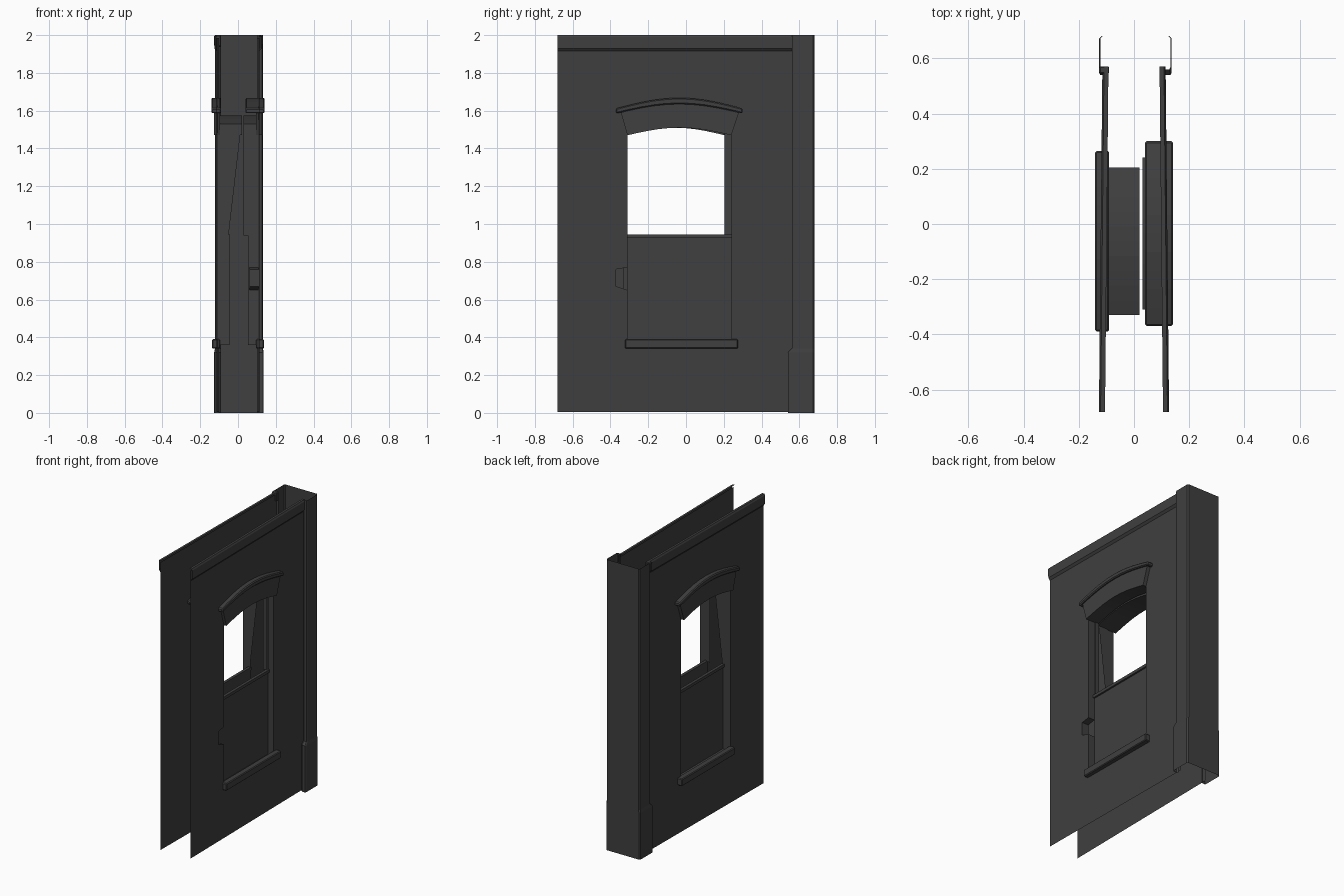
import bpy, bmesh, math

if "Cube" in bpy.data.objects:
    bpy.data.objects.remove(bpy.data.objects["Cube"], do_unlink=True)

# One flat colour
mat = bpy.data.materials.new("dark_grey_plaster")
mat.use_nodes = True
COLOUR = (0.05, 0.05, 0.05, 1)
mat.diffuse_color = COLOUR
bsdf = mat.node_tree.nodes["Principled BSDF"]
bsdf.inputs["Base Color"].default_value = COLOUR
bsdf.inputs["Roughness"].default_value = 0.9

FRONT, END = -0.68, 0.57


def finish(name, bm, solid=False):
    if solid:
        bmesh.ops.recalc_face_normals(bm, faces=bm.faces)
    mesh = bpy.data.meshes.new(name)
    bm.to_mesh(mesh)
    bm.free()
    mesh.materials.append(mat)
    obj = bpy.data.objects.new(name, mesh)
    bpy.context.collection.objects.link(obj)
    return obj


def prism(name, outline, x0, x1, bevel=0):
    """Extrude a (y, z) outline from x0 to x1."""
    bm = bmesh.new()
    a = [bm.verts.new((x0, y, z)) for y, z in outline]
    b = [bm.verts.new((x1, y, z)) for y, z in outline]
    bm.faces.new(a)
    bm.faces.new(b)
    for i in range(len(a)):
        j = (i + 1) % len(a)
        bm.faces.new((a[i], a[j], b[j], b[i]))
    obj = finish(name, bm, True)
    if bevel:
        mod = obj.modifiers.new("soft_edge", "BEVEL")
        mod.width = bevel
        mod.segments = 1
        mod.limit_method = "ANGLE"
    return obj


def rect(y0, y1, z0, z1):
    return [(y0, z0), (y1, z0), (y1, z1), (y0, z1)]


def arc(y0, y1, z, rise, n=10):
    """Shallow arch from y0 to y1."""
    return [(y0 + (y1 - y0) * i / n, z + rise * math.sin(math.pi * i / n))
            for i in range(n + 1)]


def strip(name, rows):
    """Open sheet through rows of 3D points."""
    bm = bmesh.new()
    grid = [[bm.verts.new(p) for p in row] for row in rows]
    for r, s in zip(grid, grid[1:]):
        for i in range(len(r) - 1):
            bm.faces.new((r[i], r[i + 1], s[i + 1], s[i]))
    return finish(name, bm)


def wall_x(side, y, out=0.0):
    """The walls draw together slightly towards the pilaster."""
    return side * (0.113 - 0.01 * (y - FRONT) + out)


def wall(side, prefix, opening):
    bm = bmesh.new()
    edges = []
    for loop in (rect(FRONT, END, 0.005, 1.985), opening):
        vs = [bm.verts.new((0, y, z)) for y, z in loop]
        edges += [bm.edges.new((vs[i - 1], vs[i])) for i in range(len(vs))]
    bmesh.ops.triangle_fill(bm, edges=edges, use_beauty=True, use_dissolve=False)
    for v in bm.verts:
        v.co.x = wall_x(side, v.co.y)
    bm.normal_update()
    bmesh.ops.reverse_faces(bm, faces=[f for f in bm.faces if f.normal.x * side < 0])
    finish(prefix + "_wall", bm)

    # Top moulding, an open shell running along the wall
    profile = [(0, 1.915), (0.012, 1.93), (0.014, 1.99), (0.008, 2.0), (-0.008, 2.0)]
    ends = (FRONT, END) if side > 0 else (END, FRONT)
    strip(prefix + "_top_moulding",
          [[(wall_x(side, y, d), y, z) for d, z in profile] for y in ends[::-1]])


def window(side, prefix, y0, y1, panel, soffit, cornice_in, notch):
    jamb = [(y0, 1.47)]
    if notch:  # broken-out pocket beside the opening
        jamb += [(y0, 0.77), (y0 - 0.06, 0.76), (y0 - 0.06, 0.67), (y0, 0.65)]
    jamb += [(y0, 0.36), (y1, 0.36), (y1, 1.47)]
    arch = arc(y0, y1, 1.47, 0.04)
    wall(side, prefix, jamb + arch[-2:0:-1])

    # Jamb reveals running back to the lower panel
    rows = [[(wall_x(side, y), y, z) for y, z in jamb],
            [(side * panel, y, z) for y, z in jamb]]
    strip(prefix + "_window_reveal", rows if side > 0 else rows[::-1])

    prism(prefix + "_lower_panel", rect(y0, y1, 0.36, 0.94),
          side * panel, side * (panel - 0.006))
    prism(prefix + "_panel_rail", rect(y0, y1, 0.925, 0.945),
          side * (panel + 0.012), side * (panel - 0.008))

    # Arched lintel with splayed ends, and its soffit behind the wall
    crown = arc(y0 - 0.035, y1 + 0.04, 1.59, 0.05)
    prism(prefix + "_lintel", arch + crown[::-1], side * 0.128, side * 0.095)
    inner = arc(y0, y1, 1.53, 0.045)
    prism(prefix + "_soffit", arch + inner[::-1], side * 0.1, side * soffit)

    # Cornice
    low = arc(y0 - 0.06, y1 + 0.06, 1.585, 0.05)
    high = arc(y0 - 0.06, y1 + 0.06, 1.612, 0.056)
    prism(prefix + "_cornice", low + high[::-1],
          side * 0.141, side * cornice_in, 0.006)

    # Sill
    prism(prefix + "_sill", rect(y0 - 0.012, y1 + 0.035, 0.34, 0.39),
          side * 0.138, side * 0.095, 0.005)


window(1, "right", -0.31, 0.24, 0.06, 0.03, 0.04, True)
window(-1, "left", -0.33, 0.205, 0.05, -0.02, 0.09, False)

# Upper side fins: upright on one side, tapering on the other
for y, tag in ((-0.305, "front"), (0.23, "back")):
    strip("right_upper_fin_" + tag,
          [[(0.06, y, 0.94), (0.03, y, 0.94)], [(0.06, y, 1.5), (0.03, y, 1.53)]])
for y, tag in ((-0.325, "front"), (0.2, "back")):
    strip("left_upper_fin_" + tag,
          [[(-0.06, y, 0.94), (-0.05, y, 0.94)], [(-0.06, y, 1.5), (0.015, y, 1.5)]])

# Hollow end pilaster, open at top and bottom, with a wider foot
rows = []
for z, lip, grow in ((0, 0.54, 0.004), (0.32, 0.54, 0.004), (0.34, 0.56, 0), (2.0, 0.56, 0)):
    l, r = -0.122 - grow, 0.132 + grow
    rows.append([(x, y, z) for x, y in (
        (-0.09, lip + 0.01), (-0.1, lip), (l + 0.004, lip), (l, lip + 0.008),
        (l, 0.672), (l + 0.008, 0.68), (r - 0.008, 0.68), (r, 0.672),
        (r, lip + 0.008), (r - 0.004, lip), (0.11, lip), (0.1, lip + 0.01))][::-1])
strip("end_pilaster", rows)

# Small cap moulding on the pilaster's outer left edge
prism("pilaster_cap", rect(0.545, 0.57, 1.94, 2.0), -0.126, -0.09, 0.004)
